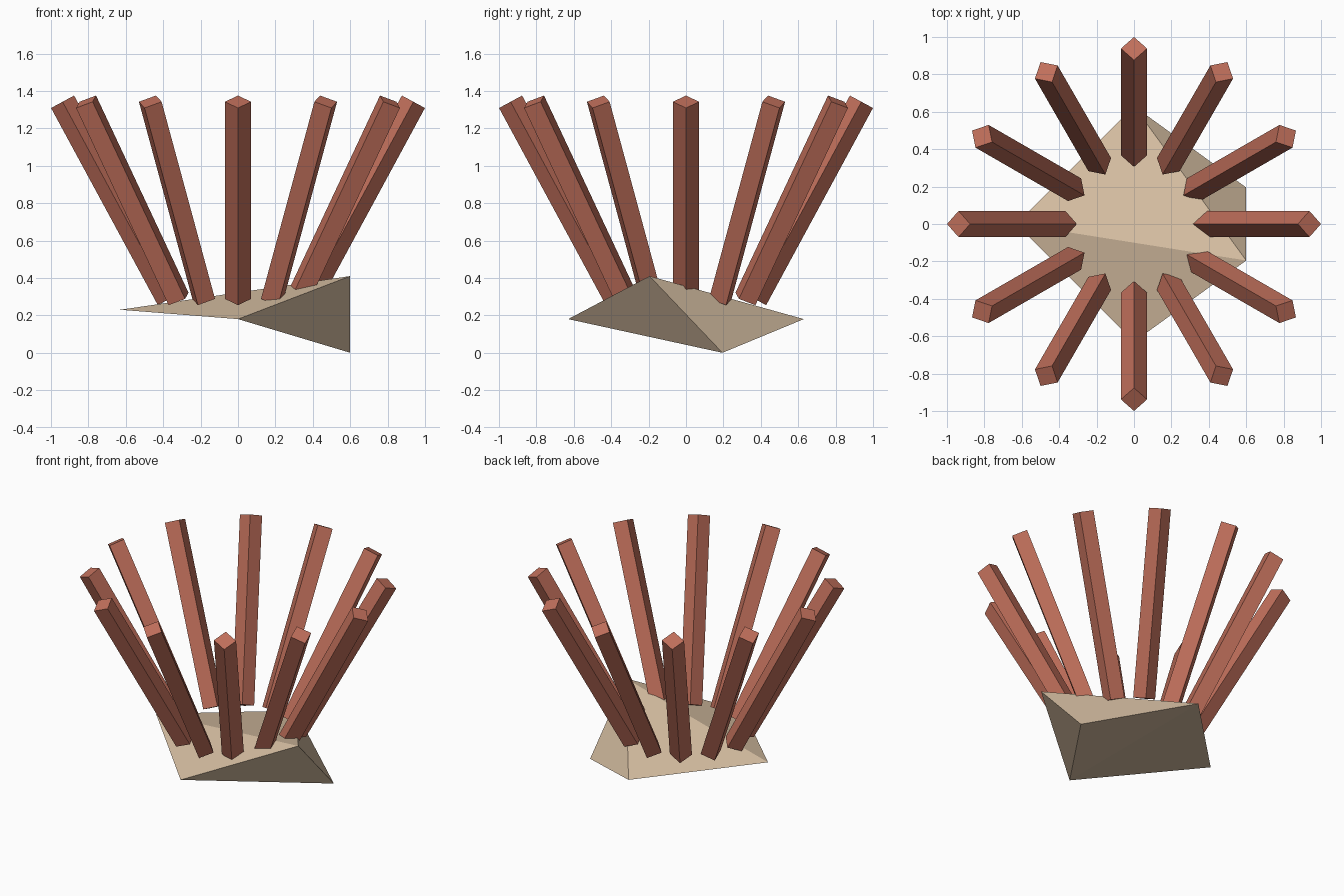
import bpy, bmesh
from math import radians, atan2, hypot
from mathutils import Matrix

if "Cube" in bpy.data.objects:
    bpy.data.objects.remove(bpy.data.objects["Cube"])


def material(name, color):
    m = bpy.data.materials.new(name)
    m.diffuse_color = (*color, 1)
    m.use_nodes = True
    m.node_tree.nodes["Principled BSDF"].inputs["Base Color"].default_value = m.diffuse_color
    return m


def add_object(name, bm, mat):
    bmesh.ops.recalc_face_normals(bm, faces=bm.faces)
    mesh = bpy.data.meshes.new(name)
    bm.to_mesh(mesh)
    bm.free()
    mesh.materials.append(mat)
    ob = bpy.data.objects.new(name, mesh)
    bpy.context.collection.objects.link(ob)
    return ob


red_wood = material("red_wood", (0.53, 0.16, 0.105))
tan_stone = material("tan_stone", (0.69, 0.53, 0.37))

# faceted base: five corners on a ring, unevenly raised
bm = bmesh.new()
left, front, high, low, back = [bm.verts.new(p) for p in (
    (-0.63, 0, 0.23), (0, -0.63, 0.18), (0.60, -0.195, 0.41),
    (0.60, 0.195, 0.0), (0, 0.63, 0.18))]
for face in ((left, front, high), (left, high, back), (high, low, back),
             (front, low, high), (left, back, front), (front, back, low)):
    bm.faces.new(face)
add_object("base", bm, tan_stone)

# ring of twelve square rods leaning outward, one edge facing out
ROD_RADIUS = 0.07
r0, z0 = 0.367, 0.288      # centre of lower end
r1, z1 = 0.938, 1.342      # centre of upper end
length = hypot(r1 - r0, z1 - z0)
lean = atan2(r1 - r0, z1 - z0)
for i in range(12):
    bm = bmesh.new()
    place = (Matrix.Rotation(radians(30 * i), 4, 'Z')
             @ Matrix.Translation(((r0 + r1) / 2, 0, (z0 + z1) / 2))
             @ Matrix.Rotation(lean, 4, 'Y'))
    bmesh.ops.create_cone(bm, cap_ends=True, segments=4, radius1=ROD_RADIUS,
                          radius2=ROD_RADIUS, depth=length, matrix=place)
    add_object(f"rod_{i + 1:02d}", bm, red_wood)
